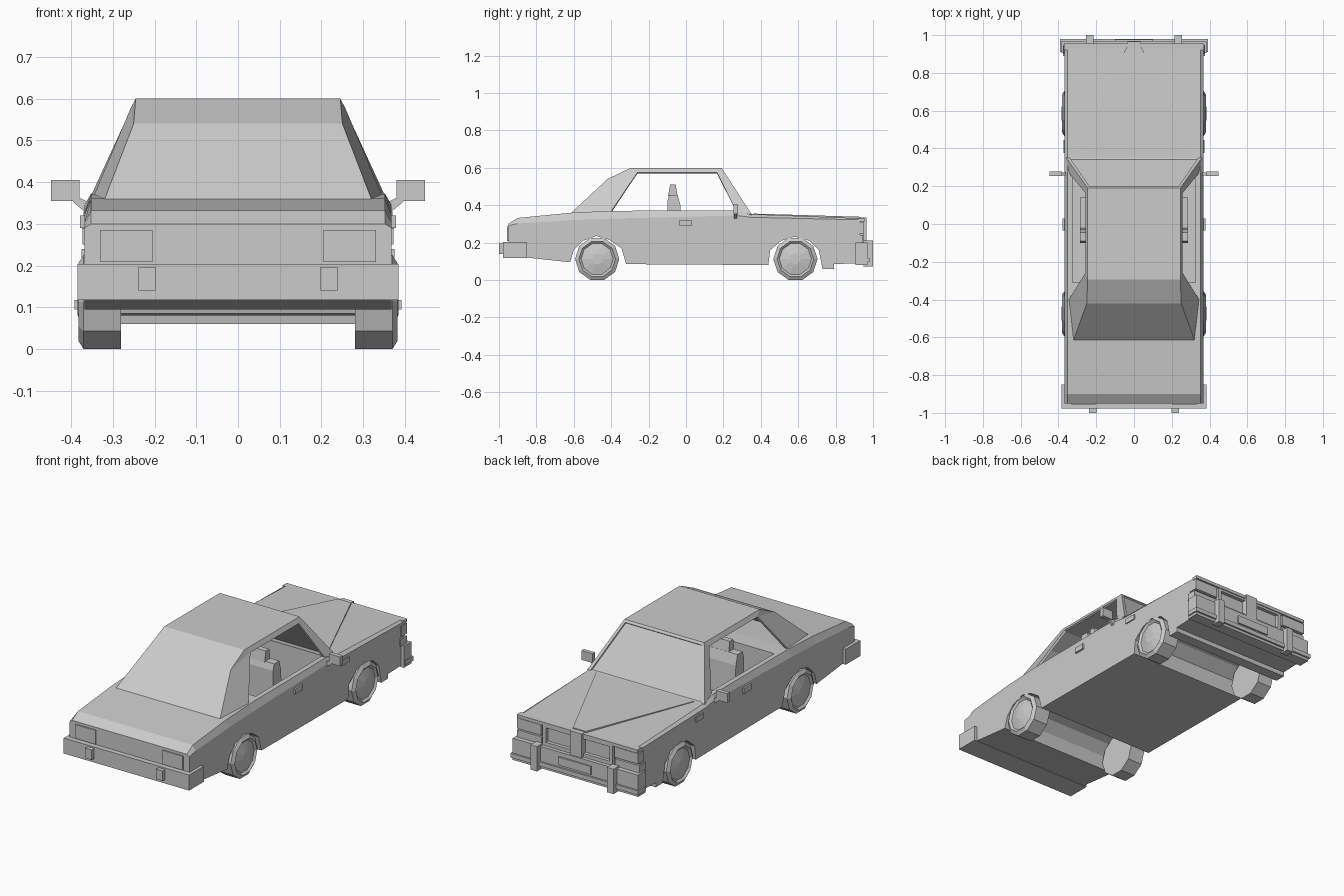
import bpy, bmesh, math


def mesh(name, verts, faces):
    me = bpy.data.meshes.new(name)
    me.from_pydata(verts, [], faces)
    bm = bmesh.new()
    bm.from_mesh(me)
    bmesh.ops.recalc_face_normals(bm, faces=bm.faces)
    bm.to_mesh(me)
    bm.free()
    ob = bpy.data.objects.new(name, me)
    bpy.context.collection.objects.link(ob)
    return ob


def loft(name, rings):
    """Skin a list of (x, [(y, z), ...]) rings and cap both ends."""
    n = len(rings[0][1])
    verts = [(x, y, z) for x, pts in rings for y, z in pts]
    faces = [tuple(range(n)), tuple(range(len(verts) - n, len(verts)))]
    for r in range(len(rings) - 1):
        for i in range(n):
            a, b = r * n + i, r * n + (i + 1) % n
            faces.append((a, b, b + n, a + n))
    return mesh(name, verts, faces)


def rect(y0, y1, z0, z1):
    return [(y0, z0), (y1, z0), (y1, z1), (y0, z1)]


def box(name, x0, x1, *yz):
    return loft(name, [(x0, rect(*yz)), (x1, rect(*yz))])


def pair(name, rings):
    for side, s in (("left", -1), ("right", 1)):
        loft(f"{name}_{side}", [(s * x, p) for x, p in rings])


def box_pair(name, x0, x1, *yz):
    pair(name, [(x0, rect(*yz)), (x1, rect(*yz))])


# Body: side profile with full-width wheel arches and a chamfered shoulder
under = [(0.93, 0.09), (0.79, 0.085), (0.79, 0.06), (0.73, 0.06), (0.71, 0.16),
         (0.66, 0.21), (0.58, 0.232), (0.51, 0.21), (0.45, 0.16), (0.44, 0.08),
         (-0.32, 0.085), (-0.345, 0.17), (-0.41, 0.215), (-0.48, 0.235),
         (-0.55, 0.21), (-0.60, 0.16), (-0.62, 0.095), (-0.85, 0.12), (-0.95, 0.125)]
shoulder = [(-0.95, 0.29), (-0.90, 0.302), (-0.61, 0.32), (-0.40, 0.328),
            (0.27, 0.345), (0.35, 0.335), (0.93, 0.322)]
top = [(-0.95, 0.30), (-0.90, 0.332), (-0.61, 0.36), (-0.40, 0.37),
       (0.27, 0.372), (0.35, 0.352), (0.93, 0.33)]
body = loft("body", [(-0.368, under + shoulder), (-0.352, under + top),
                     (0.352, under + top), (0.368, under + shoulder)])

# Open cabin cut into the body
cutter = box("cabin_cutter", -0.325, 0.325, -0.31, 0.28, 0.12, 0.5)
cutter.hide_render = True
cut = body.modifiers.new("cabin", 'BOOLEAN')
cut.operation = 'DIFFERENCE'
cut.solver = 'EXACT'
cut.object = cutter
bpy.context.view_layer.objects.active = body
bpy.ops.object.modifier_apply(modifier=cut.name)
bpy.data.objects.remove(cutter)

# Greenhouse: roof, both screens and the pillars around open side windows
half = [(0.32, -0.615, 0.358), (0.25, -0.42, 0.54), (0.245, -0.295, 0.60),
        (0.245, 0.19, 0.60), (0.36, 0.352, 0.35),
        (0.345, -0.40, 0.368), (0.258, -0.26, 0.575), (0.258, 0.165, 0.575),
        (0.345, 0.27, 0.368)]
verts = half + [(-x, y, z) for x, y, z in half]
faces = [(i, i + 1, i + 10, i + 9) for i in range(4)]
for o in (0, 9):
    faces += [tuple(o + i for i in f) for f in
              ((0, 1, 6, 5), (1, 2, 6), (2, 3, 7, 6), (3, 4, 8, 7))]
cabin = mesh("roof_and_pillars", verts, faces)
bm = bmesh.new()
bm.from_mesh(cabin.data)
screen = [f for f in bm.faces if f.normal.y * f.calc_center_median().y > 0.1
          and f.calc_center_median().y > 0.2 and abs(f.normal.x) < 0.1]
bmesh.ops.inset_region(bm, faces=screen, thickness=0.018, depth=0)
bmesh.ops.inset_region(bm, faces=screen, thickness=0.002, depth=-0.006)
bm.to_mesh(cabin.data)
bm.free()
solid = cabin.modifiers.new("thickness", 'SOLIDIFY')
solid.thickness = 0.012
solid.offset = -1

# Raised hood wedge
mesh("hood_wedge",
     [(-0.04, 0.935, 0.338), (0.04, 0.935, 0.338), (0.30, 0.36, 0.355), (-0.30, 0.36, 0.355),
      (-0.04, 0.935, 0.31), (0.04, 0.935, 0.31), (0.30, 0.36, 0.33), (-0.30, 0.36, 0.33)],
     [(0, 1, 2, 3), (4, 5, 6, 7), (0, 1, 5, 4), (1, 2, 6, 5), (2, 3, 7, 6), (3, 0, 4, 7)])


# Ten-sided wheels with a dished rim
def ring(r, cy):
    a0 = -math.pi / 2 + math.pi / 10
    return [(cy + r * math.cos(a0 + i * math.pi / 5),
             0.1125 + r * math.sin(a0 + i * math.pi / 5)) for i in range(10)]


for name, cy in (("front_wheel", 0.585), ("rear_wheel", -0.475)):
    pair(name, [(x, ring(r, cy)) for x, r in
                ((0.28, 0.1183), (0.37, 0.1183), (0.382, 0.098), (0.372, 0.086), (0.384, 0.03))])

# Front end: lip, nose, grille frames, lamps
box("hood_lip", -0.37, 0.37, 0.92, 0.955, 0.312, 0.33)
box("nose", -0.035, 0.035, 0.92, 0.965, 0.19, 0.333)
for z0, z1, n in ((0.20, 0.22, "lower"), (0.30, 0.315, "upper")):
    box_pair(f"grille_bar_{n}", 0.03, 0.215, 0.92, 0.95, z0, z1)
box_pair("grille_post", 0.195, 0.215, 0.92, 0.95, 0.20, 0.315)
box_pair("headlamp", 0.225, 0.372, 0.90, 0.95, 0.25, 0.308)
box_pair("indicator", 0.225, 0.375, 0.89, 0.945, 0.20, 0.24)

# Bumpers with overriders and plate
box("front_bumper", -0.385, 0.385, 0.905, 0.97, 0.08, 0.20)
box("front_bumper_strip", -0.392, 0.392, 0.91, 0.98, 0.095, 0.118)
box_pair("front_overrider", 0.215, 0.255, 0.95, 1.0, 0.072, 0.21)
box("front_plate", -0.10, 0.10, 0.96, 0.978, 0.13, 0.175)
box("rear_bumper", -0.385, 0.385, -0.978, -0.85, 0.118, 0.204)
box_pair("rear_overrider", 0.198, 0.238, -1.0, -0.96, 0.14, 0.196)
box_pair("tail_lamp", 0.205, 0.33, -0.956, -0.93, 0.208, 0.285)

# Side trim: handles, markers, mirrors
box_pair("door_handle", 0.36, 0.378, -0.035, 0.03, 0.29, 0.32)
box_pair("side_marker", 0.36, 0.374, 0.375, 0.445, 0.288, 0.316)
box_pair("mirror", 0.38, 0.448, 0.255, 0.278, 0.354, 0.405)
pair("mirror_arm", [(0.35, rect(0.255, 0.275, 0.315, 0.348)),
                    (0.395, rect(0.258, 0.272, 0.352, 0.37))])

# Front seats
box_pair("seat_cushion", 0.06, 0.285, -0.06, 0.14, 0.12, 0.23)
back = [(-0.10, 0.2), (-0.02, 0.2), (-0.03, 0.40), (-0.045, 0.455), (-0.09, 0.455), (-0.10, 0.42)]
pair("seat_back", [(0.06, back), (0.285, back)])
head = [(-0.095, 0.45), (-0.045, 0.45), (-0.055, 0.51), (-0.085, 0.51)]
pair("headrest", [(0.115, head), (0.23, head)])
